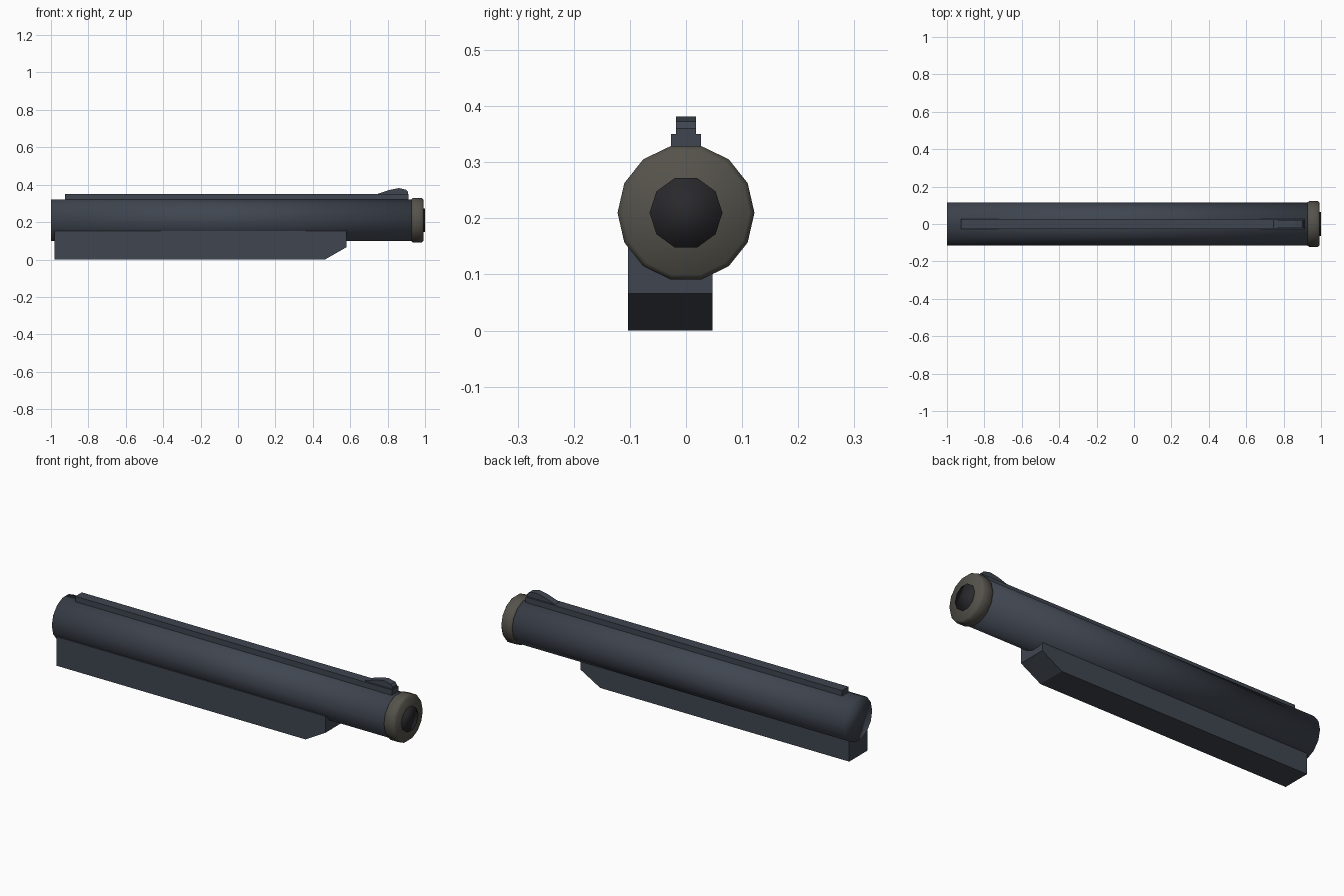
import bpy, bmesh
from math import cos, sin, tau

if "Cube" in bpy.data.objects:
    bpy.data.objects.remove(bpy.data.objects["Cube"])

AXIS_Z = 0.21


def material(name, rgb):
    m = bpy.data.materials.new(name)
    m.diffuse_color = (*rgb, 1)
    m.use_nodes = True
    m.node_tree.nodes["Principled BSDF"].inputs["Base Color"].default_value = m.diffuse_color
    return m


STEEL = material("blued_steel", (0.05, 0.06, 0.08))
COLLAR = material("worn_metal", (0.09, 0.085, 0.07))
DARK = material("dark_bore", (0.022, 0.022, 0.026))


def finish(bm, name, mat, smooth=False):
    bmesh.ops.recalc_face_normals(bm, faces=bm.faces)
    for f in bm.faces:
        f.smooth = smooth
    me = bpy.data.meshes.new(name)
    bm.to_mesh(me)
    bm.free()
    me.materials.append(mat)
    ob = bpy.data.objects.new(name, me)
    bpy.context.collection.objects.link(ob)
    return ob


def turned(name, profile, sides, mat):
    """Closed round part along x from (x, radius) stations."""
    bm = bmesh.new()
    rings = [[bm.verts.new((x, r * cos(tau * i / sides), AXIS_Z + r * sin(tau * i / sides)))
              for i in range(sides)] for x, r in profile]
    for a, b in zip(rings, rings[1:]):
        for i in range(sides):
            j = (i + 1) % sides
            bm.faces.new((a[i], a[j], b[j], b[i]))
    bm.faces.new(rings[0])
    bm.faces.new(rings[-1])
    return finish(bm, name, mat, smooth=True)


def extruded(name, outline, y0, y1, mat):
    """Side outline in (x, z) extruded from y0 to y1."""
    bm = bmesh.new()
    face = bm.faces.new([bm.verts.new((x, y0, z)) for x, z in outline])
    ext = bmesh.ops.extrude_face_region(bm, geom=[face])
    verts = [v for v in ext["geom"] if isinstance(v, bmesh.types.BMVert)]
    bmesh.ops.translate(bm, verts=verts, vec=(0, y1 - y0, 0))
    return finish(bm, name, mat)


# Barrel, muzzle collar and bore plug
turned("barrel", [(-1.0, 0.115), (0.95, 0.115)], 14, STEEL)
turned("muzzle_collar", [(0.928, 0.116), (0.936, 0.122), (0.982, 0.122), (0.993, 0.113)], 14, COLLAR)
turned("bore", [(0.94, 0.065), (1.0, 0.065)], 10, DARK)

# Off-centre underlug with a sloped nose
extruded("underlug", [(-0.98, 0), (0.465, 0), (0.58, 0.066), (0.58, 0.152), (-0.98, 0.152)],
         -0.103, 0.047, STEEL)

# Top rib and front sight
extruded("top_rib", [(-0.925, 0.305), (0.912, 0.305), (0.912, 0.35), (-0.925, 0.35)],
         -0.027, 0.027, STEEL)
extruded("front_sight", [(0.74, 0.345), (0.91, 0.345), (0.91, 0.36), (0.9, 0.373),
                         (0.86, 0.382), (0.81, 0.372), (0.75, 0.352)],
         -0.018, 0.018, STEEL)
